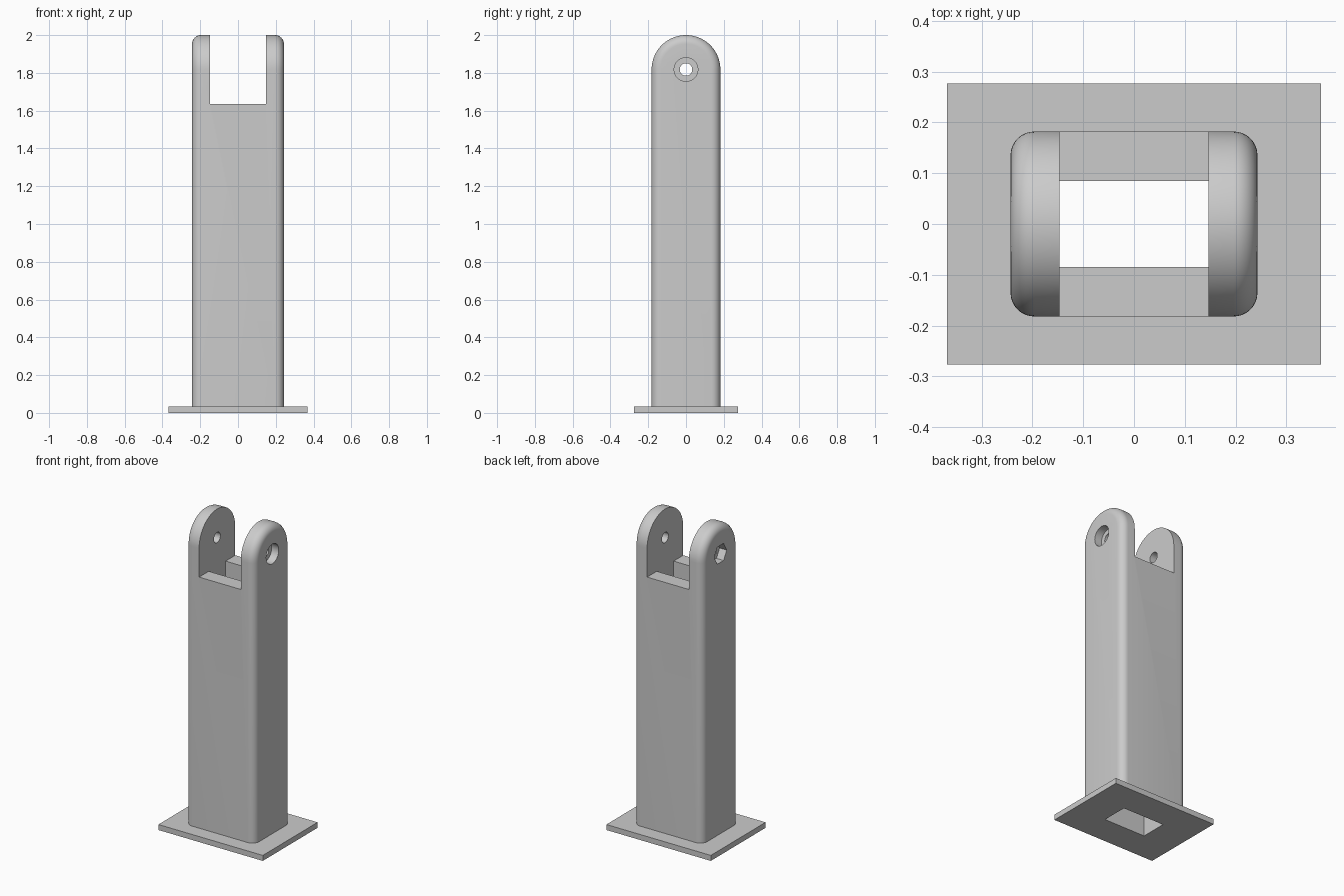
import bpy, bmesh, math
from mathutils import Matrix

cube = bpy.data.objects.get("Cube")
if cube:
    bpy.data.objects.remove(cube, do_unlink=True)

# Main dimensions
POST_X, POST_Y, TOP = 0.243, 0.182, 2.0
PLATE_X, PLATE_Y, PLATE_T = 0.368, 0.276, 0.035
SLOT_X, SLOT_Z = 0.147, 1.635
SHAFT_Y = 0.085
PIN_Z = TOP - POST_Y
ROUND = 0.047
POCKET_R, POCKET_DEPTH, BORE_R = 0.063, 0.05, 0.033

grey = bpy.data.materials.new("plain_grey")
grey.use_nodes = True
colour = (0.6, 0.6, 0.6, 1)
grey.diffuse_color = colour
grey.node_tree.nodes["Principled BSDF"].inputs["Base Color"].default_value = colour


def make_object(name, bm):
    bmesh.ops.recalc_face_normals(bm, faces=bm.faces)
    mesh = bpy.data.meshes.new(name)
    bm.to_mesh(mesh)
    bm.free()
    mesh.materials.append(grey)
    obj = bpy.data.objects.new(name, mesh)
    bpy.context.scene.collection.objects.link(obj)
    return obj


def box(name, half_x, half_y, z0, z1):
    bm = bmesh.new()
    bmesh.ops.create_cube(bm, size=1)
    bmesh.ops.scale(bm, vec=(2 * half_x, 2 * half_y, z1 - z0), verts=bm.verts)
    bmesh.ops.translate(bm, vec=(0, 0, (z0 + z1) / 2), verts=bm.verts)
    return make_object(name, bm)


def x_prism(name, radius, sides, x0, x1):
    """Cylinder or prism lying along x at the pin height."""
    bm = bmesh.new()
    bmesh.ops.create_cone(bm, cap_ends=True, segments=sides,
                          radius1=radius, radius2=radius, depth=x1 - x0)
    # First corner is turned to point along y
    turn = Matrix.Rotation(math.pi / 2, 4, 'Y')
    if sides == 6:
        turn = turn @ Matrix.Rotation(math.pi / 2, 4, 'Z')
        first = max(bm.verts, key=lambda v: v.co.x)
        if abs(first.co.y) > radius / 4:
            turn = turn @ Matrix.Rotation(math.pi / 6, 4, 'Z')
    bmesh.ops.transform(bm, matrix=turn, verts=bm.verts)
    bmesh.ops.translate(bm, vec=((x0 + x1) / 2, 0, PIN_Z), verts=bm.verts)
    return make_object(name, bm)


def cut(obj, cutters):
    """Subtract the cutters and bake the result."""
    for cutter in cutters:
        mod = obj.modifiers.new("cut", 'BOOLEAN')
        mod.operation, mod.solver, mod.object = 'DIFFERENCE', 'EXACT', cutter
    depsgraph = bpy.context.evaluated_depsgraph_get()
    baked = bpy.data.meshes.new_from_object(obj.evaluated_get(depsgraph))
    obj.modifiers.clear()
    obj.data = baked


# Post: arched side profile extruded along x, with both rims rounded
bm = bmesh.new()
steps = 40
profile = [(-POST_Y, PLATE_T), (POST_Y, PLATE_T)]
for i in range(steps + 1):
    a = math.pi * i / steps
    profile.append((POST_Y * math.cos(a), PIN_Z + POST_Y * math.sin(a)))
face = bm.faces.new([bm.verts.new((-POST_X, y, z)) for y, z in profile])
ext = bmesh.ops.extrude_face_region(bm, geom=[face])
bmesh.ops.translate(bm, vec=(2 * POST_X, 0, 0),
                    verts=[g for g in ext["geom"] if isinstance(g, bmesh.types.BMVert)])
bmesh.ops.recalc_face_normals(bm, faces=bm.faces)
rims = [e for e in bm.edges
        if abs(e.verts[0].co.x - e.verts[1].co.x) < 1e-5
        and max(v.co.z for v in e.verts) > PLATE_T + 0.01]
bmesh.ops.bevel(bm, geom=rims, offset=ROUND, offset_type='OFFSET',
                segments=8, profile=0.5, affect='EDGES', clamp_overlap=False)
post = make_object("post", bm)

# Base plate
plate = box("base_plate", PLATE_X, PLATE_Y, 0, PLATE_T)

# Cutters: fork slot, hollow shaft, pin bore, round and hexagonal pockets
shaft = box("shaft_cutter", SLOT_X, SHAFT_Y, -0.1, SLOT_Z + 0.1)
slot = box("slot_cutter", SLOT_X, 0.4, SLOT_Z, TOP + 0.2)
bore = x_prism("bore_cutter", BORE_R, 32, -0.4, 0.4)
inner = POST_X - POCKET_DEPTH
round_pocket = x_prism("round_pocket_cutter", POCKET_R, 32, inner, 0.4)
hex_pocket = x_prism("hex_pocket_cutter", POCKET_R, 6, -0.4, -inner)

cut(post, [slot, shaft, bore, round_pocket, hex_pocket])
cut(plate, [shaft])
for cutter in (shaft, slot, bore, round_pocket, hex_pocket):
    bpy.data.objects.remove(cutter, do_unlink=True)

# Smooth the rounded areas, keep the cut edges crisp
bpy.ops.object.select_all(action='DESELECT')
for obj in (post, plate):
    obj.select_set(True)
bpy.context.view_layer.objects.active = post
bpy.ops.object.shade_smooth_by_angle(angle=math.radians(30))
